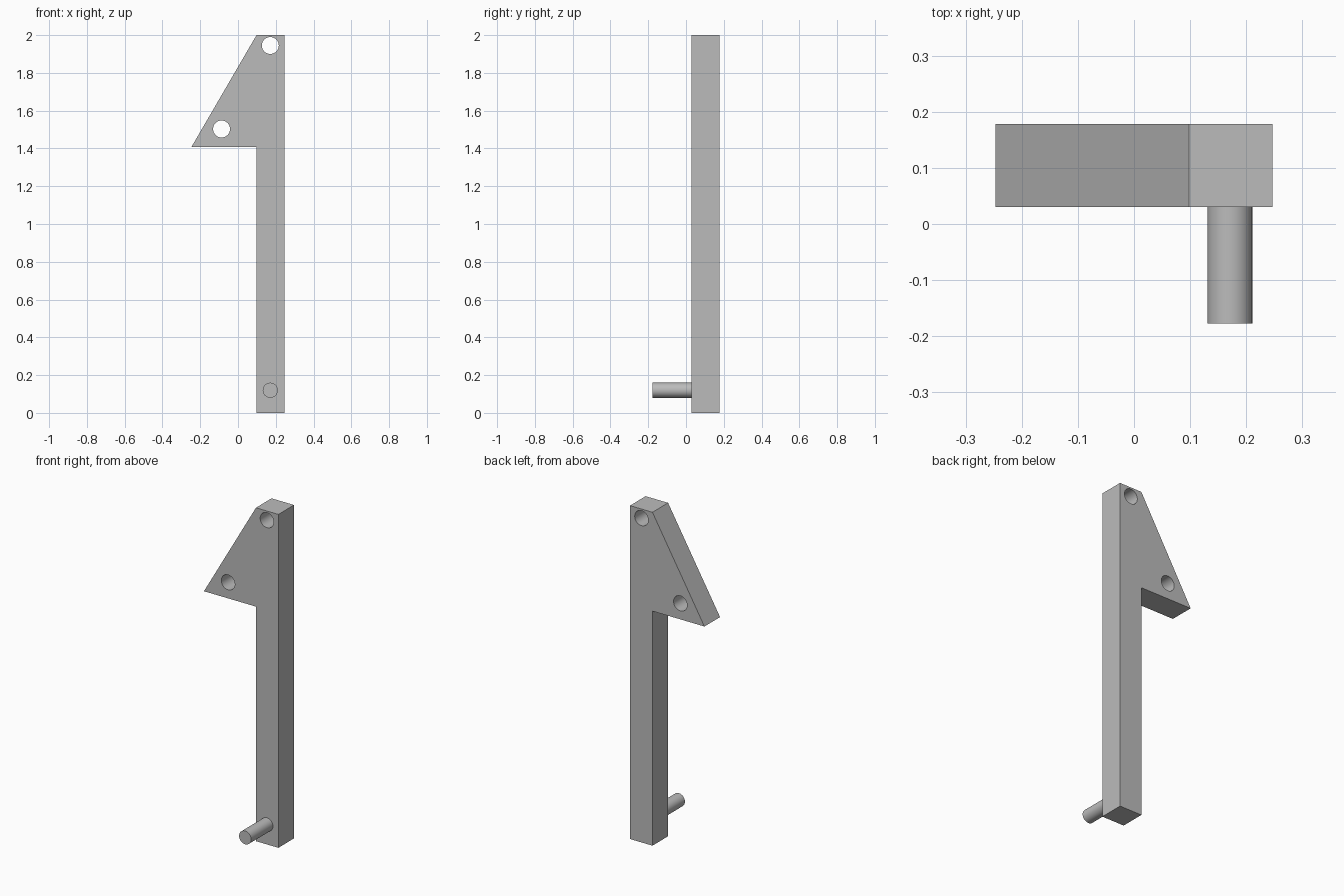
import bpy, bmesh
from math import pi
from mathutils import Matrix

if "Cube" in bpy.data.objects:
    bpy.data.objects.remove(bpy.data.objects["Cube"], do_unlink=True)

FRONT, BACK = 0.03, 0.178
SIDES = 32

grey = bpy.data.materials.new("plain grey")
grey.use_nodes = True
COLOUR = (0.5, 0.5, 0.5, 1)
grey.diffuse_color = COLOUR
grey.node_tree.nodes["Principled BSDF"].inputs["Base Color"].default_value = COLOUR


def add_object(name, bm):
    bmesh.ops.recalc_face_normals(bm, faces=bm.faces)
    mesh = bpy.data.meshes.new(name)
    bm.to_mesh(mesh)
    bm.free()
    mesh.materials.append(grey)
    obj = bpy.data.objects.new(name, mesh)
    bpy.context.collection.objects.link(obj)
    return obj


def rod(name, x, z, radius, y0, y1):
    """Cylinder lying along y."""
    bm = bmesh.new()
    place = Matrix.Translation((x, (y0 + y1) / 2, z)) @ Matrix.Rotation(pi / 2, 4, "X")
    bmesh.ops.create_cone(bm, cap_ends=True, segments=SIDES, radius1=radius,
                          radius2=radius, depth=y1 - y0, matrix=place)
    return add_object(name, bm)


def smooth(obj):
    bpy.ops.object.select_all(action="DESELECT")
    obj.select_set(True)
    bpy.context.view_layer.objects.active = obj
    bpy.ops.object.shade_smooth_by_angle(angle=pi / 6)


# Upright bar with the triangular flag, as one extruded profile
outline = [(0.098, 0), (0.247, 0), (0.247, 2), (0.098, 2), (-0.247, 1.407), (0.098, 1.407)]
bm = bmesh.new()
face = bm.faces.new([bm.verts.new((x, FRONT, z)) for x, z in outline])
extruded = bmesh.ops.extrude_face_region(bm, geom=[face])["geom"]
bmesh.ops.translate(bm, vec=(0, BACK - FRONT, 0),
                    verts=[v for v in extruded if isinstance(v, bmesh.types.BMVert)])
arm = add_object("flagged_arm", bm)

# Two through holes in the flag
for i, (x, z) in enumerate([(0.171, 1.945), (-0.087, 1.503)]):
    cutter = rod(f"hole_cutter_{i + 1}", x, z, 0.045, FRONT - 0.1, BACK + 0.1)
    cutter.hide_render = True
    cut = arm.modifiers.new("hole", "BOOLEAN")
    cut.operation = "DIFFERENCE"
    cut.solver = "EXACT"
    cut.object = cutter
    bpy.context.view_layer.objects.active = arm
    bpy.ops.object.modifier_apply(modifier=cut.name)
    bpy.data.objects.remove(cutter, do_unlink=True)
smooth(arm)

# Pin at the foot of the bar
smooth(rod("foot_pin", 0.171, 0.12, 0.04, -0.177, FRONT + 0.01))
